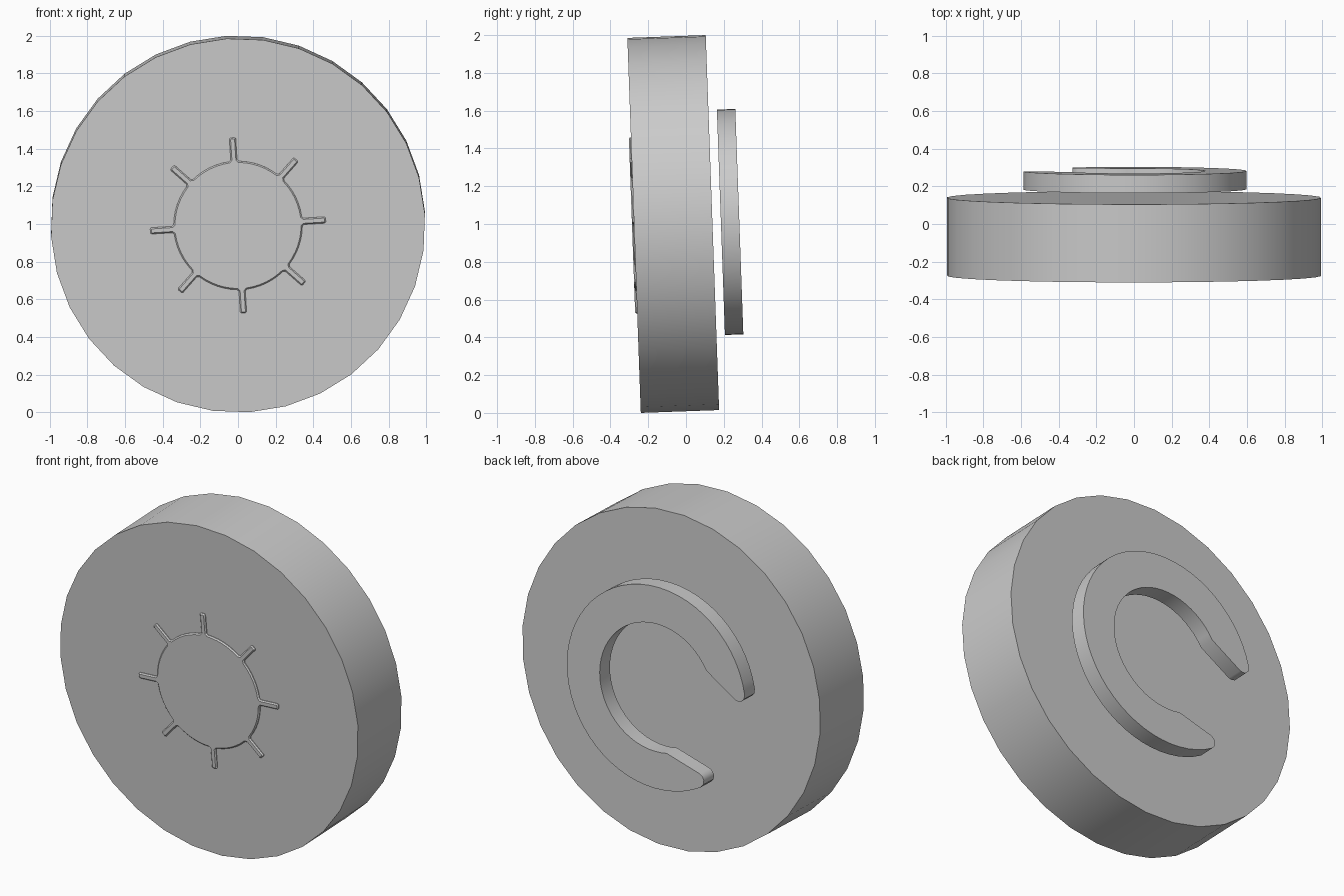
import bpy, bmesh
from math import radians, cos, sin, asin
from mathutils import Matrix, Vector

cube = bpy.data.objects.get("Cube")
if cube:
    bpy.data.objects.remove(cube, do_unlink=True)

GREY = (0.6, 0.6, 0.6, 1.0)
grey = bpy.data.materials.new("light_grey")
grey.use_nodes = True
grey.diffuse_color = GREY
grey.node_tree.nodes["Principled BSDF"].inputs["Base Color"].default_value = GREY

# The whole button leans slightly forward about its centre
LEAN = Matrix.Translation((0, -0.0675, 1.0)) @ Matrix.Rotation(radians(2.05), 4, "X")


def arc(radius, start, end, steps):
    """Points on a circle between two angles in degrees."""
    angles = [radians(start + (end - start) * i / steps) for i in range(steps + 1)]
    return [(radius * cos(a), radius * sin(a)) for a in angles]


def plate(name, outline, front, back, turn=0, chamfer=0):
    """Extrude an XZ outline along y; chamfer narrows the front face."""
    spin = Matrix.Rotation(radians(turn), 2)
    bm = bmesh.new()
    flat = [spin @ Vector(p) for p in outline]
    face = bm.faces.new([bm.verts.new((p.x, back, p.y)) for p in flat])
    result = bmesh.ops.extrude_face_region(bm, geom=[face], use_keep_orig=True)
    verts = [v for v in result["geom"] if isinstance(v, bmesh.types.BMVert)]
    bmesh.ops.translate(bm, verts=verts, vec=(0, front - back, 0))
    bmesh.ops.recalc_face_normals(bm, faces=bm.faces)
    if chamfer:
        cap = [f for f in bm.faces if f.normal.y < -0.9]
        bmesh.ops.inset_region(bm, faces=cap, thickness=chamfer, depth=chamfer)
    mesh = bpy.data.meshes.new(name)
    bm.to_mesh(mesh)
    bm.free()
    mesh.materials.append(grey)
    obj = bpy.data.objects.new(name, mesh)
    obj.matrix_world = LEAN
    bpy.context.collection.objects.link(obj)
    bpy.ops.object.select_all(action="DESELECT")
    obj.select_set(True)
    bpy.context.view_layer.objects.active = obj
    bpy.ops.object.shade_smooth_by_angle(angle=radians(30))
    return obj


# Thick round body
HALF = 0.2075
plate("round_body", arc(0.995, 0, 360, 32)[:-1], -HALF, HALF, turn=3.5)

# Raised sun emblem: a circle with eight short rays
SUN_R, RAY_R, RAY_W = 0.342, 0.467, 0.017
root = asin(RAY_W / SUN_R) * 57.2958
ray = [(SUN_R + 0.008, -RAY_W), (RAY_R - 0.006, -RAY_W), (RAY_R, -RAY_W + 0.006),
       (RAY_R, RAY_W - 0.006), (RAY_R - 0.006, RAY_W), (SUN_R + 0.008, RAY_W)]
sun = []
for k in range(8):
    spin = Matrix.Rotation(radians(45 * k), 2)
    sun += [tuple(spin @ Vector(p)) for p in ray]
    sun += arc(SUN_R, 45 * k + root + 1.5, 45 * (k + 1) - root - 1.5, 6)
plate("sun_emblem", sun, -HALF - 0.004, -HALF + 0.02, turn=3.6, chamfer=0.007)

# Open retaining ring behind the body, with rounded tips
tip = [(0.45, 0.273), (0.473, 0.278), (0.489, 0.292), (0.497, 0.315)]
mirrored_tip = [(a, -b) for a, b in reversed(tip)]
ring = tip + arc(0.597, 35, 325, 48) + mirrored_tip + arc(0.378, 306, 54, 40)
plate("open_ring", ring, 0.2525, 0.35, turn=204)
